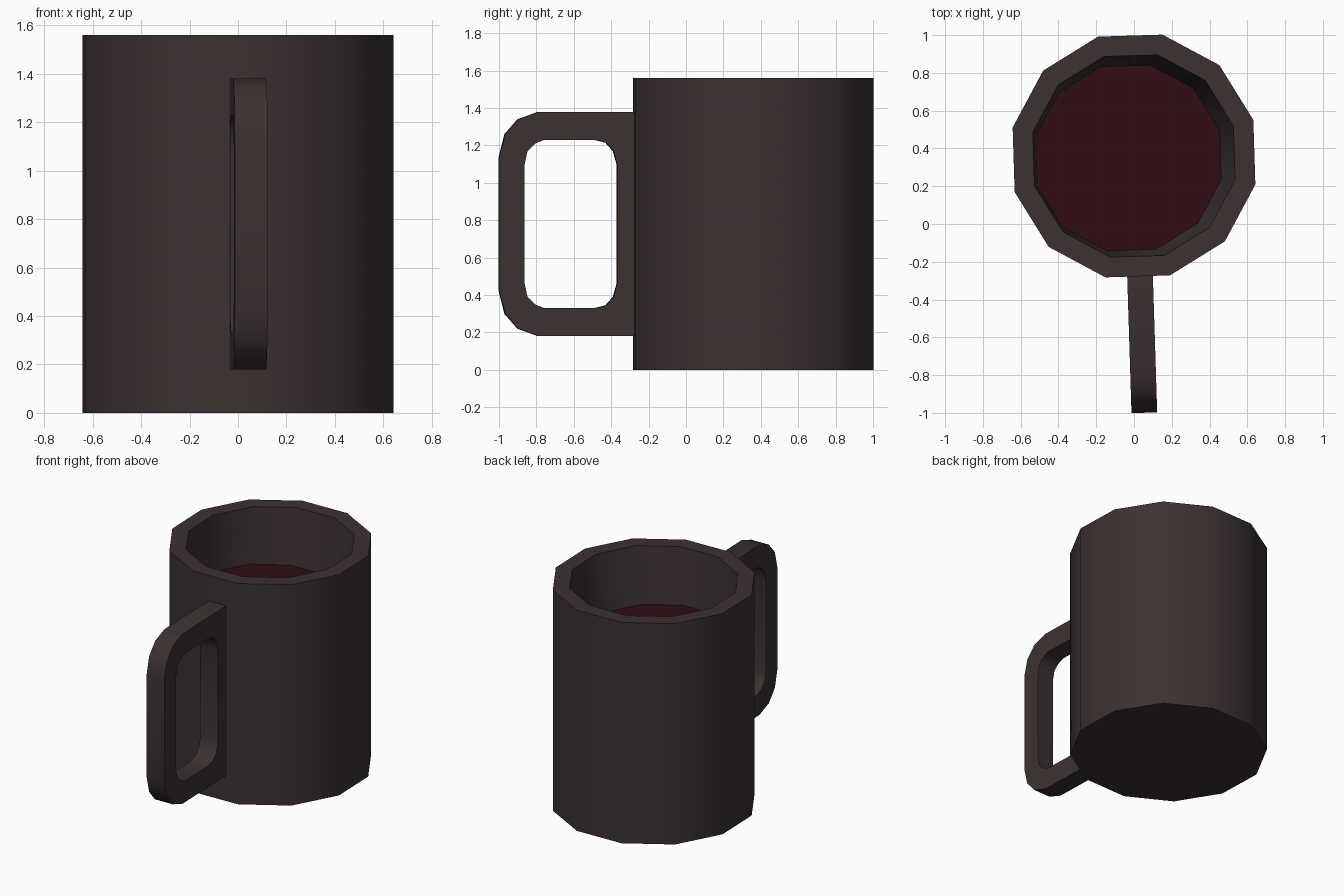
import bpy, bmesh, math
from mathutils import Vector, Matrix

if "Cube" in bpy.data.objects:
    bpy.data.objects.remove(bpy.data.objects["Cube"])

CENTRE = Vector((0, 0.36, 0))
TURN = math.radians(1.8)
SIDES = 12


def material(name, rgb):
    m = bpy.data.materials.new(name)
    m.diffuse_color = (*rgb, 1)
    m.use_nodes = True
    m.node_tree.nodes["Principled BSDF"].inputs["Base Color"].default_value = m.diffuse_color
    return m


def finish(name, bm, mat, recalc=True):
    if recalc:
        bmesh.ops.recalc_face_normals(bm, faces=bm.faces)
    me = bpy.data.meshes.new(name)
    bm.to_mesh(me)
    bm.free()
    me.materials.append(mat)
    ob = bpy.data.objects.new(name, me)
    bpy.context.collection.objects.link(ob)
    bpy.context.view_layer.objects.active = ob
    ob.select_set(True)
    bpy.ops.object.shade_smooth_by_angle(angle=math.radians(40))
    ob.select_set(False)
    return ob


def ring(bm, r, z, dx=0.0, dy=0.0):
    out = []
    for i in range(SIDES):
        a = TURN + math.radians(15) + math.tau * i / SIDES
        out.append(bm.verts.new(CENTRE + Vector((r * math.cos(a) + dx, r * math.sin(a) + dy, z))))
    return out


dark = material("dark brown ceramic", (0.045, 0.031, 0.031))
red = material("dark red liquid", (0.030, 0.004, 0.0055))

# Cup: outer wall, flat rim, slightly off-centre tapering inside, base
bm = bmesh.new()
rings = [ring(bm, 0.66, 0), ring(bm, 0.66, 1.56), ring(bm, 0.55, 1.56),
         ring(bm, 0.505, 1.17, -0.03, -0.01)]
for a, b in zip(rings, rings[1:]):
    for i in range(SIDES):
        j = (i + 1) % SIDES
        bm.faces.new((a[i], a[j], b[j], b[i]))
bm.faces.new(rings[0][::-1])
finish("cup", bm, dark, recalc=False)

# Liquid: disc closing the inside of the cup
bm = bmesh.new()
bm.faces.new(ring(bm, 0.505, 1.17, -0.03, -0.01))
finish("liquid", bm, red, recalc=False)

# Handle: rounded loop outline with a rounded window, extruded sideways
MID = 0.78
outer_top = [(-0.26, 1.38), (-0.79, 1.38), (-0.90, 1.34), (-0.97, 1.26), (-1.0, 1.14)]
inner_top = [(-0.37, 1.10), (-0.39, 1.17), (-0.43, 1.215), (-0.49, 1.23),
             (-0.76, 1.23), (-0.81, 1.21), (-0.85, 1.17), (-0.865, 1.10)]
bm = bmesh.new()
edges = []
for half in (outer_top, inner_top):
    loop = half + [(y, 2 * MID - z) for y, z in reversed(half)]
    vs = [bm.verts.new((-0.068, y, z)) for y, z in loop]
    edges += [bm.edges.new((vs[i], vs[(i + 1) % len(vs)])) for i in range(len(vs))]
bmesh.ops.triangle_fill(bm, use_beauty=True, edges=edges)
geom = bmesh.ops.extrude_face_region(bm, geom=bm.faces[:], use_keep_orig=True)["geom"]
bmesh.ops.translate(bm, vec=(0.136, 0, 0), verts=[v for v in geom if isinstance(v, bmesh.types.BMVert)])
bmesh.ops.rotate(bm, cent=CENTRE, matrix=Matrix.Rotation(TURN, 3, 'Z'), verts=bm.verts)
bmesh.ops.translate(bm, vec=(0.012, 0, 0), verts=bm.verts)
finish("handle", bm, dark)
